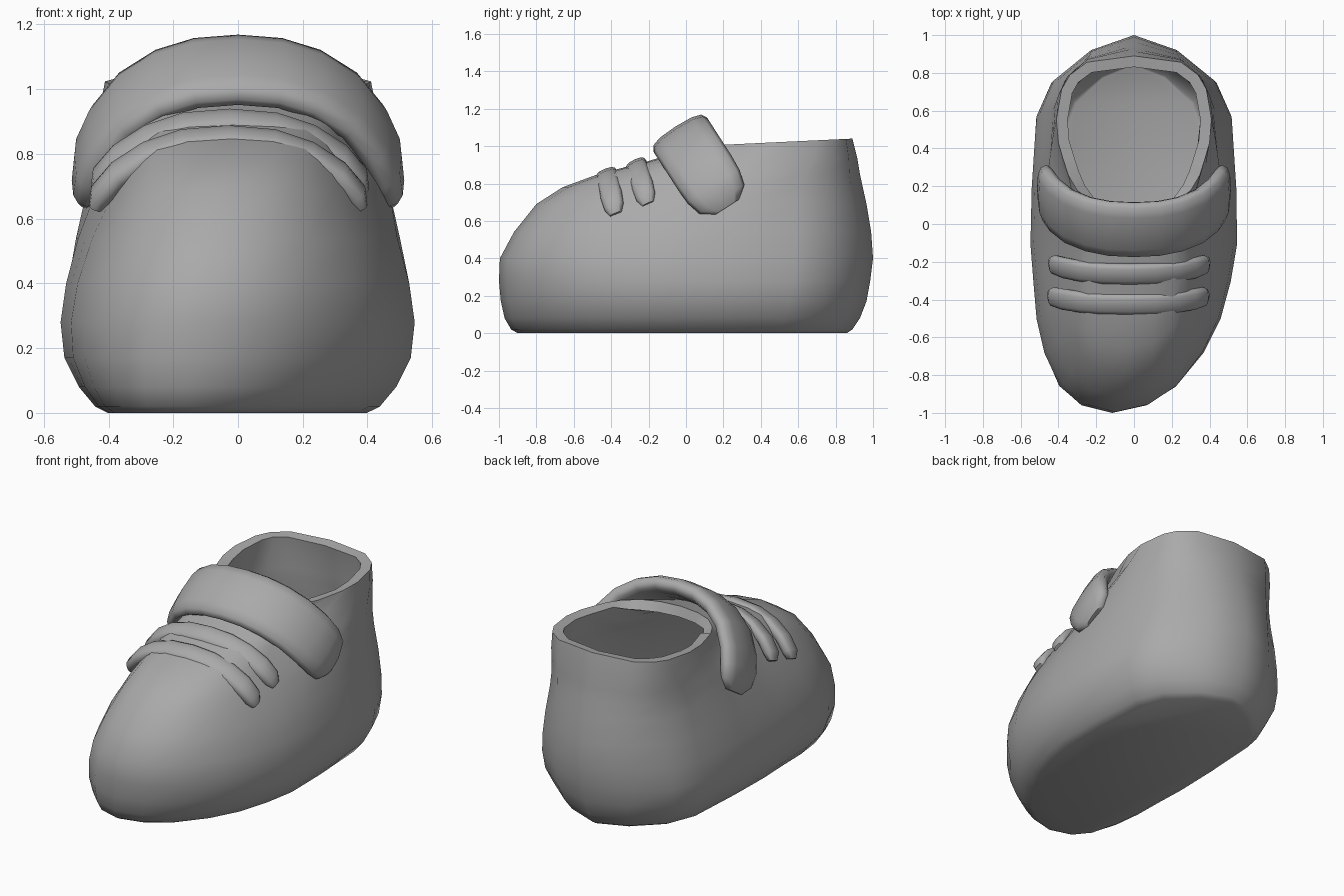
import bpy, bmesh, math
from mathutils import Vector

cube = bpy.data.objects.get("Cube")
if cube:
    bpy.data.objects.remove(cube)

grey = bpy.data.materials.new("plain_grey")
grey.use_nodes = True
COLOUR = (0.4, 0.4, 0.4, 1)
grey.diffuse_color = COLOUR
grey.node_tree.nodes["Principled BSDF"].inputs["Base Color"].default_value = COLOUR


def loft(name, rings, cap_end=True, thickness=0, angle=60):
    """Skin closed rings of points into an object; optionally make it a shell."""
    bm = bmesh.new()
    rows = [[bm.verts.new(p) for p in ring] for ring in rings]
    n = len(rows[0])
    for a, b in zip(rows, rows[1:]):
        for i in range(n):
            j = (i + 1) % n
            bm.faces.new((a[i], a[j], b[j], b[i]))
    bm.faces.new(rows[0][::-1])
    if cap_end:
        bm.faces.new(rows[-1])
        bmesh.ops.recalc_face_normals(bm, faces=bm.faces)
    mesh = bpy.data.meshes.new(name)
    bm.to_mesh(mesh)
    bm.free()
    mesh.materials.append(grey)
    obj = bpy.data.objects.new(name, mesh)
    bpy.context.collection.objects.link(obj)
    bpy.ops.object.select_all(action="DESELECT")
    obj.select_set(True)
    bpy.context.view_layer.objects.active = obj
    if thickness:
        shell = obj.modifiers.new("shell", "SOLIDIFY")
        shell.thickness = thickness
        shell.offset = -1
        bpy.ops.object.modifier_apply(modifier="shell")
    bpy.ops.object.shade_smooth_by_angle(angle=math.radians(angle))
    return obj


# Shoe body: half footprint (relative width, relative length), heel to toe
HALF = [(0, 1), (.43, .92), (.8, .76), (.945, .58), (.99, .2), (1, -.1),
        (.955, -.3), (.89, -.5), (.77, -.68), (.56, -.86), (.31, -.96), (0, -1)]
footprint = [(-x, y) for x, y in HALF] + HALF[-2:0:-1]

# Height, toe y, heel y, half width, pinch of the instep
LEVELS = [(0, -.90, .86, .40, 0), (.02, -.935, .89, .44, 0), (.08, -.97, .93, .49, 0),
          (.17, -.99, .965, .535, 0), (.28, -1, .985, .547, 0), (.4, -.995, 1, .53, 0),
          (.54, -.92, .99, .505, .04), (.69, -.80, .965, .47, .12),
          (.78, -.66, .945, .455, .19), (.85, -.47, .93, .445, .22),
          (.92, -.2, .915, .43, .2), (1, .05, .89, .412, .05)]


def body_ring(z, toe, heel, width, pinch):
    rim = max(0, z - .85) / .15
    roundness = max(0, z - .5) / .5
    ring = []
    for x, y in footprint:
        skew = -.16 * max(0, -y) ** 2 * (1 - z)
        lift = .04 * rim * (y + 1) / 2
        if y > 0:  # fuller heel towards the rim
            full = math.copysign((1 - y ** 3) ** (1 / 3), x) if x else 0
            x += roundness * (full - x)
        x *= 1 - pinch * max(0, 1 - ((y + .45) / .55) ** 2)
        ring.append((x * width + skew, (toe + heel) / 2 + y * (heel - toe) / 2, z + lift))
    return ring


loft("shoe_body", [body_ring(*level) for level in LEVELS], cap_end=False, thickness=.06)


def band(name, centre, down, across, half_path, half_width, half_thick):
    """Arched padded band; half_path holds (x, drop, width scale, thickness scale)."""
    centre, down, across = Vector(centre), Vector(down).normalized(), Vector(across).normalized()
    path = [(-x, d, w, t) for x, d, w, t in half_path[:0:-1]] + half_path
    rings = []
    for i, (x, d, w, t) in enumerate(path):
        before, after = path[max(i - 1, 0)], path[min(i + 1, len(path) - 1)]
        tangent = Vector((after[0] - before[0], after[1] - before[1])).normalized()
        normal = Vector((tangent.y, 0, 0)) - down * tangent.x
        point = centre + Vector((x, 0, 0)) + down * d
        ring = []
        for k in range(12):
            a = math.tau * k / 12
            c, s = math.cos(a), math.sin(a)
            c = math.copysign(abs(c) ** .75, c)
            s = math.copysign(abs(s) ** .75, s)
            ring.append(point + normal * c * half_thick * t + across * s * half_width * w)
        rings.append(ring)
    return loft(name, rings)


# Wide strap over the opening
STRAP = [(0, 0, 1, 1), (.13, .012, 1, 1), (.24, .052, 1, 1), (.345, .13, 1, 1),
         (.42, .24, 1, 1), (.455, .33, .97, 1), (.467, .41, .84, .9), (.467, .46, .45, .5)]
band("strap", (0, -.03, 1.06), (0, .54, -.84), (0, .84, .54), STRAP, .17, .052)

# Two narrow laces over the instep
LACE = [(0, 0, 1, 1), (.14, .012, 1, 1), (.25, .05, 1, 1), (.34, .11, 1, 1),
        (.395, .175, .9, 1), (.41, .215, .55, .6)]
band("front_lace", (-.03, -.425, .845), (0, .23, -.97), (0, .93, .36), LACE, .06, .035)
band("rear_lace", (-.025, -.265, .895), (0, .29, -.96), (0, .91, .41), LACE, .06, .035)
